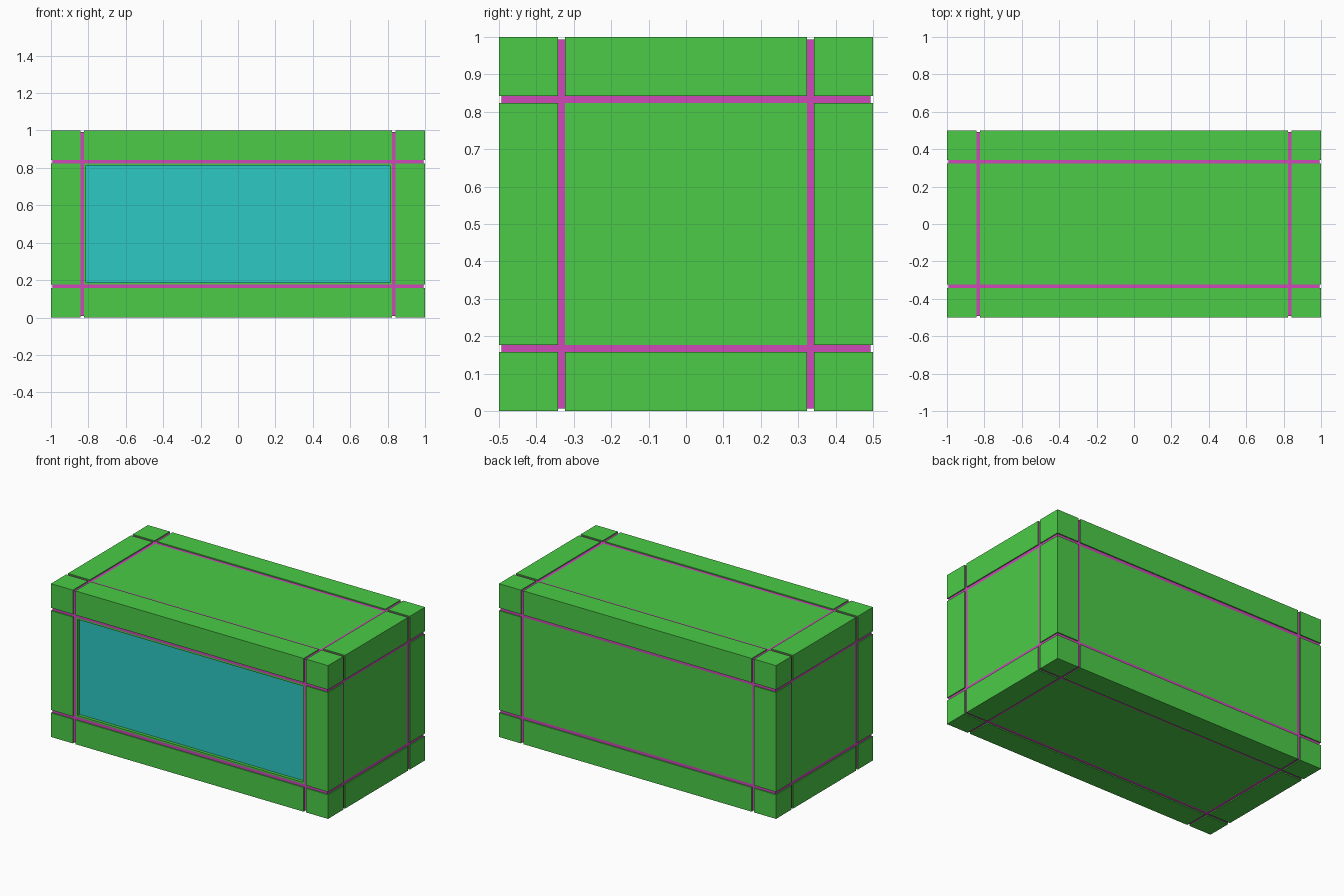
import bpy
import bmesh
from itertools import product
from mathutils import Vector

if "Cube" in bpy.data.objects:
    bpy.data.objects.remove(bpy.data.objects["Cube"], do_unlink=True)

HALF = Vector((1.0, 0.5, 0.5))   # half size of the whole box
BORDER = 1 / 6                   # distance of the groove centres from the edges
GAP = 0.0185                     # groove width
DEPTH = 0.007                    # groove depth
CENTRE = Vector((0, 0, 0.5))


def material(name, colour):
    mat = bpy.data.materials.new(name)
    mat.use_nodes = True
    mat.diffuse_color = (*colour, 1)
    mat.node_tree.nodes["Principled BSDF"].inputs["Base Color"].default_value = (*colour, 1)
    return mat


GREEN = material("green", (0.069, 0.6, 0.061))
MAGENTA = material("magenta", (0.61, 0.065, 0.485))
CYAN = material("cyan", (0.027, 0.58, 0.54))


def box(bm, centre, half):
    verts = bmesh.ops.create_cube(bm, size=2)["verts"]
    bmesh.ops.scale(bm, vec=half, verts=verts)
    bmesh.ops.translate(bm, vec=centre, verts=verts)


def finish(bm, name, mats):
    mesh = bpy.data.meshes.new(name)
    bm.to_mesh(mesh)
    bm.free()
    for mat in mats:
        mesh.materials.append(mat)
    obj = bpy.data.objects.new(name, mesh)
    obj.location = CENTRE
    bpy.context.collection.objects.link(obj)
    return obj


# Core: groove floor in magenta, with a green panel on each side
panel = HALF - Vector((BORDER + GAP / 2,) * 3)
bm = bmesh.new()
box(bm, (0, 0, 0), HALF - Vector((DEPTH,) * 3))
for axis, side in product(range(3), (-1, 1)):
    normal = Vector((0, 0, 0))
    normal[axis] = side
    bmesh.ops.bisect_plane(bm, geom=bm.verts[:] + bm.edges[:] + bm.faces[:],
                           plane_co=normal * panel[axis], plane_no=normal)
for face in bm.faces:
    mid = face.calc_center_median()
    inside = sum(abs(mid[i]) < panel[i] for i in range(3))
    face.material_index = 0 if inside == 2 else 1

# Screen: sunk into the front panel
bm.faces.ensure_lookup_table()
front = [f for f in bm.faces if f.material_index == 0 and f.normal.y < -0.9]
bmesh.ops.inset_individual(bm, faces=front, thickness=0.015, depth=0)
bmesh.ops.inset_individual(bm, faces=front, thickness=0.0003, depth=-0.02)
for face in front:
    face.material_index = 2
finish(bm, "core_with_screen", (GREEN, MAGENTA, CYAN))

# Raised blocks: eight corners and twelve edge bars
thick = BORDER - GAP / 2
corners, bars = bmesh.new(), bmesh.new()
for sides in product((-1, 0, 1), repeat=3):
    zeros = sides.count(0)
    if zeros > 1:
        continue
    half = Vector([thick / 2 if s else panel[i] for i, s in enumerate(sides)])
    centre = Vector([s * (HALF[i] - thick / 2) for i, s in enumerate(sides)])
    box(bars if zeros else corners, centre, half)
finish(corners, "corner_blocks", (GREEN,))
finish(bars, "edge_bars", (GREEN,))
